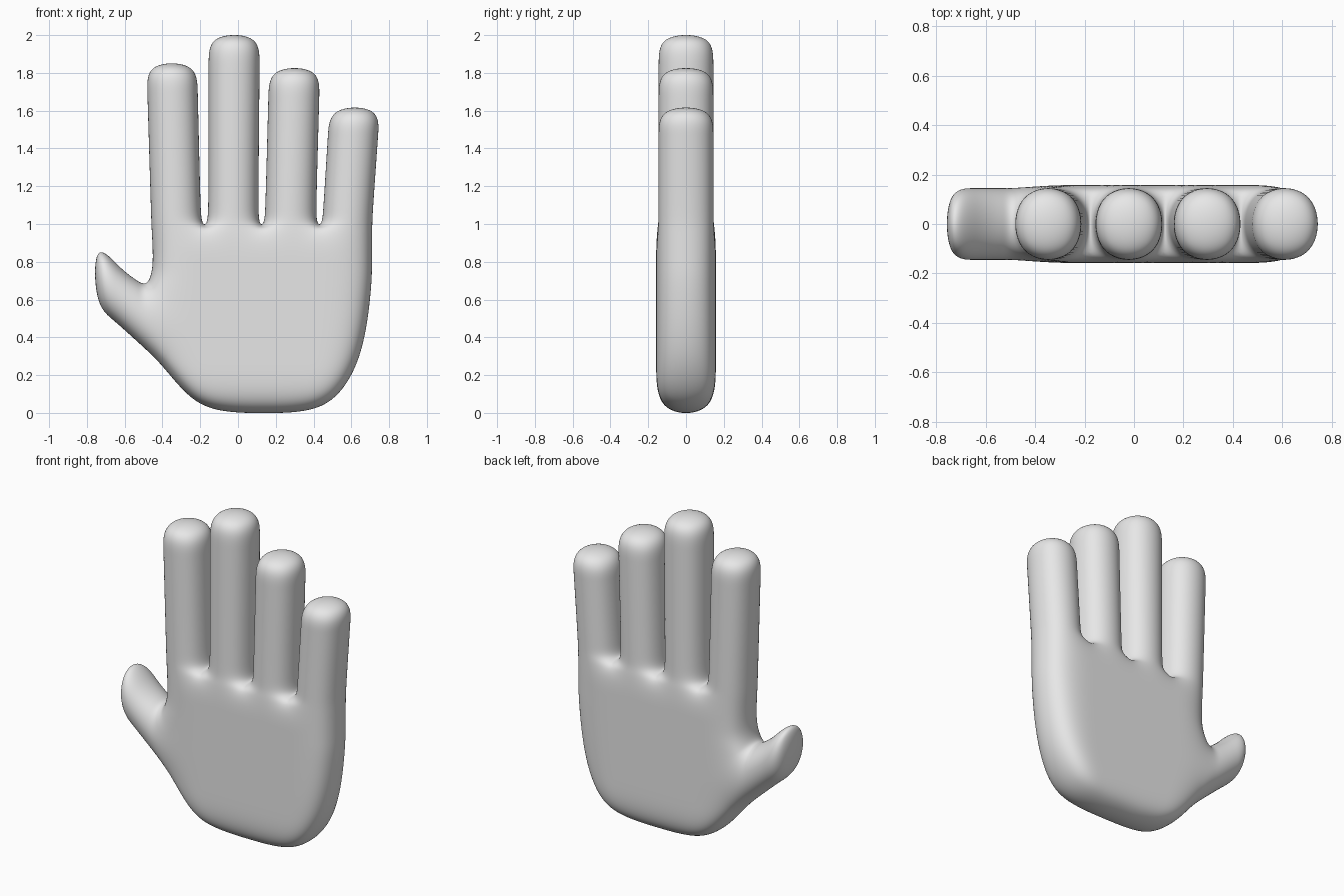
import bpy
import bmesh

if "Cube" in bpy.data.objects:
    bpy.data.objects.remove(bpy.data.objects["Cube"])

HALF_DEPTH = 0.158   # half thickness of the control cage
TIP_LOOP = 0.17      # spacing of the last loop at each fingertip
KNUCKLE_Z = 1.05     # first loop above the knuckles

bm = bmesh.new()
pairs = {}


def pair(x, z):
    """Front and back vertex for one outline point, shared when repeated."""
    key = (round(x, 4), round(z, 4))
    if key not in pairs:
        pairs[key] = (bm.verts.new((x, -HALF_DEPTH, z)),
                      bm.verts.new((x, HALF_DEPTH, z)))
    return pairs[key]


quads = []


def strip(rows):
    """Quads between consecutive rows of outline points."""
    for a, b in zip(rows, rows[1:]):
        for i in range(len(a) - 1):
            quads.append([pair(*p) for p in (a[i], a[i + 1], b[i + 1], b[i])])


# palm: rows from wrist to knuckles
palm = [
    [(-0.23, 0.03), (-0.03, -0.012), (0.14, -0.012), (0.30, -0.012), (0.50, 0.03)],
    [(-0.42, 0.26), (-0.15, 0.26), (0.13, 0.26), (0.41, 0.26), (0.67, 0.27)],
    [(-0.485, 0.685), (-0.18, 0.66), (0.12, 0.66), (0.42, 0.66), (0.72, 0.66)],
    [(-0.457, 0.78), (-0.18, 0.78), (0.12, 0.78), (0.42, 0.78), (0.722, 0.78)],
    [(-0.470, 0.98), (-0.177, 0.98), (0.125, 0.98), (0.431, 0.98), (0.722, 0.98)],
]
strip(palm)

# fingers: base left, base right, tip left, tip right, top height
fingers = [
    (-0.472, -0.186, -0.497, -0.205, 1.864),
    (-0.168, 0.119, -0.168, 0.128, 2.014),
    (0.132, 0.425, 0.153, 0.447, 1.839),
    (0.438, 0.724, 0.474, 0.765, 1.630),
]
for i, (bl, br, tl, tr, top) in enumerate(fingers):
    rows = [palm[-1][i:i + 2]]
    for z in (KNUCKLE_Z, (KNUCKLE_Z + top) / 2, top - TIP_LOOP, top):
        t = (z - KNUCKLE_Z) / (top - KNUCKLE_Z)
        rows.append([(bl + (tl - bl) * t, z), (br + (tr - br) * t, z)])
    strip(rows)

# thumb: grows out of the side of the palm
strip([
    [palm[1][0], palm[2][0]],
    [(-0.53, 0.36), (-0.53, 0.712)],
    [(-0.66, 0.48), (-0.62, 0.772)],
    [(-0.762, 0.555), (-0.772, 0.95)],
])

# front and back sheets, then walls around the open outline
for q in quads:
    bm.faces.new([p[0] for p in q])
rim = [e for e in bm.edges if e.is_boundary]
back_of = {p[0]: p[1] for p in pairs.values()}
for q in quads:
    bm.faces.new([p[1] for p in reversed(q)])
for e in rim:
    a, b = e.verts
    bm.faces.new((a, b, back_of[b], back_of[a]))
bmesh.ops.recalc_face_normals(bm, faces=bm.faces[:])
for f in bm.faces:
    f.smooth = True

mesh = bpy.data.meshes.new("hand")
bm.to_mesh(mesh)
bm.free()
hand = bpy.data.objects.new("hand", mesh)
bpy.context.collection.objects.link(hand)

# rounded skin
sub = hand.modifiers.new("rounding", 'SUBSURF')
sub.levels = sub.render_levels = 4

grey = bpy.data.materials.new("light grey")
grey.diffuse_color = (0.8, 0.8, 0.8, 1.0)
grey.use_nodes = True
grey.node_tree.nodes["Principled BSDF"].inputs["Base Color"].default_value = grey.diffuse_color
mesh.materials.append(grey)
